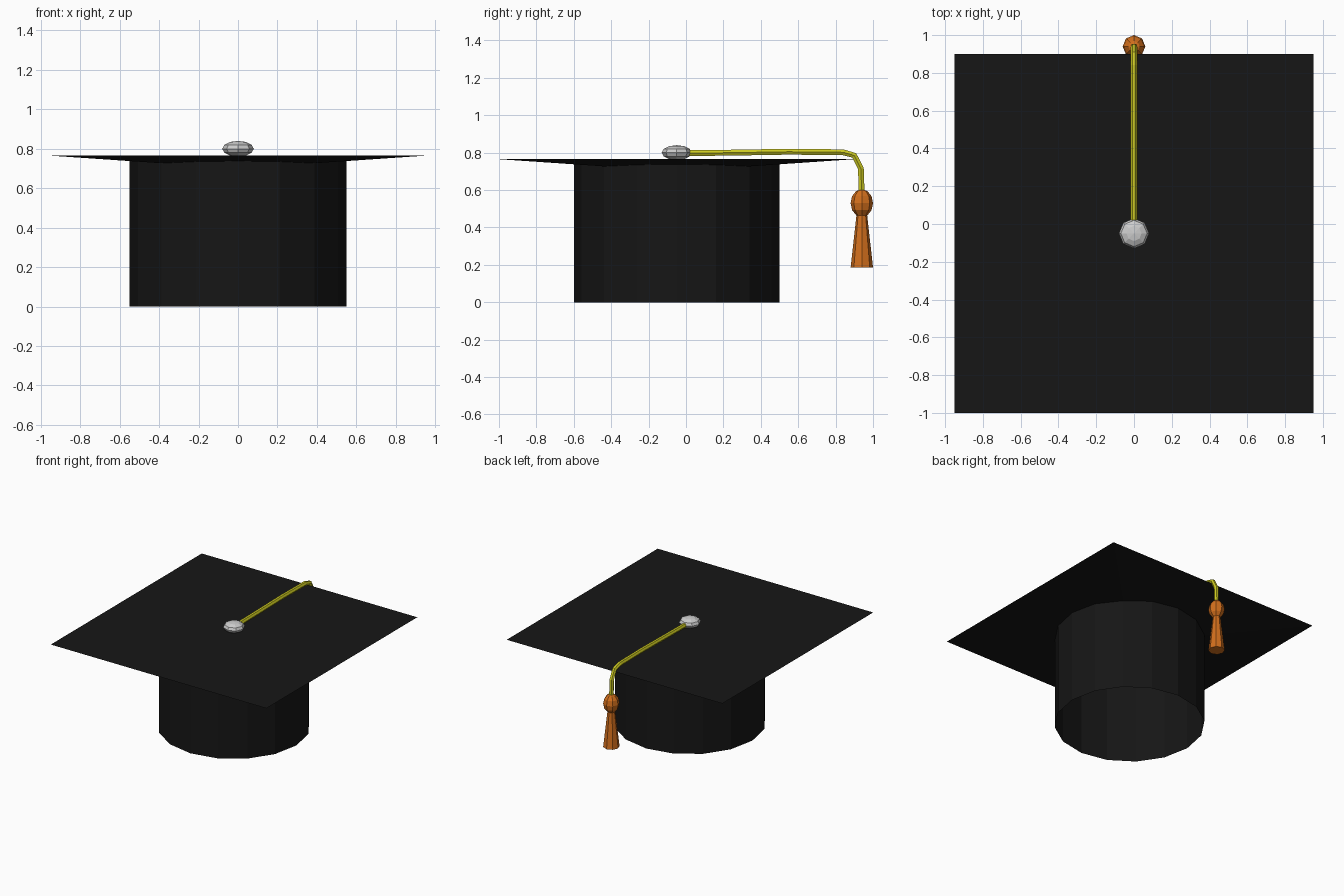
import bpy

if "Cube" in bpy.data.objects:
    bpy.data.objects.remove(bpy.data.objects["Cube"])

CY = -0.05   # cap centre in y
TY = 0.94    # tassel centre in y


def material(name, rgb):
    m = bpy.data.materials.new(name)
    m.diffuse_color = (*rgb, 1)
    m.use_nodes = True
    m.node_tree.nodes["Principled BSDF"].inputs["Base Color"].default_value = m.diffuse_color
    return m


black = material("black_cloth", (0.008, 0.008, 0.008))
yellow = material("yellow_cord", (0.6, 0.58, 0.015))
orange = material("orange_thread", (0.65, 0.16, 0.012))


def finish(name, mat=None):
    ob = bpy.context.object
    ob.name = name
    if mat:
        ob.data.materials.append(mat)
    return ob


def sphere(name, loc, scale, rings, mat=None):
    bpy.ops.mesh.primitive_uv_sphere_add(segments=8, ring_count=rings, radius=1, location=loc)
    finish(name, mat).scale = scale


# Open skull cap tube
bpy.ops.mesh.primitive_cylinder_add(vertices=16, radius=0.55, depth=0.75,
                                    end_fill_type='NOTHING', location=(0, CY, 0.375))
finish("cap_body", black)

# Square board: flat top, shallow pyramid underside
h, z = 0.95, 0.765
verts = [(-h, CY - h, z), (h, CY - h, z), (h, CY + h, z), (-h, CY + h, z), (0, CY, z - 0.065)]
faces = [(0, 1, 2, 3)] + [((i + 1) % 4, i, 4) for i in range(4)]
mesh = bpy.data.meshes.new("board")
mesh.from_pydata(verts, [], faces)
mesh.materials.append(black)
bpy.context.collection.objects.link(bpy.data.objects.new("board", mesh))

# Button in the middle of the board
sphere("button", (0, CY, 0.80), (0.08, 0.08, 0.04), 6)

# Cord running back and over the edge
path = [(-0.03, 0.797), (0.25, 0.80), (0.55, 0.805), (0.84, 0.802),
        (0.90, 0.785), (0.935, 0.715), (TY, 0.56)]
curve = bpy.data.curves.new("cord", 'CURVE')
curve.dimensions = '3D'
curve.bevel_depth = 0.018
curve.bevel_resolution = 1
curve.use_fill_caps = True
spline = curve.splines.new('POLY')
spline.points.add(len(path) - 1)
for p, (y, pz) in zip(spline.points, path):
    p.co = (0, y, pz, 1)
spline.use_smooth = False
curve.materials.append(yellow)
bpy.context.collection.objects.link(bpy.data.objects.new("cord", curve))

# Tassel knot and skirt
sphere("tassel_knot", (0, TY, 0.53), (0.06, 0.06, 0.075), 6, orange)
bpy.ops.mesh.primitive_cone_add(vertices=8, radius1=0.06, radius2=0.027, depth=0.295,
                                location=(0, TY, 0.3325))
finish("tassel_skirt", orange)
